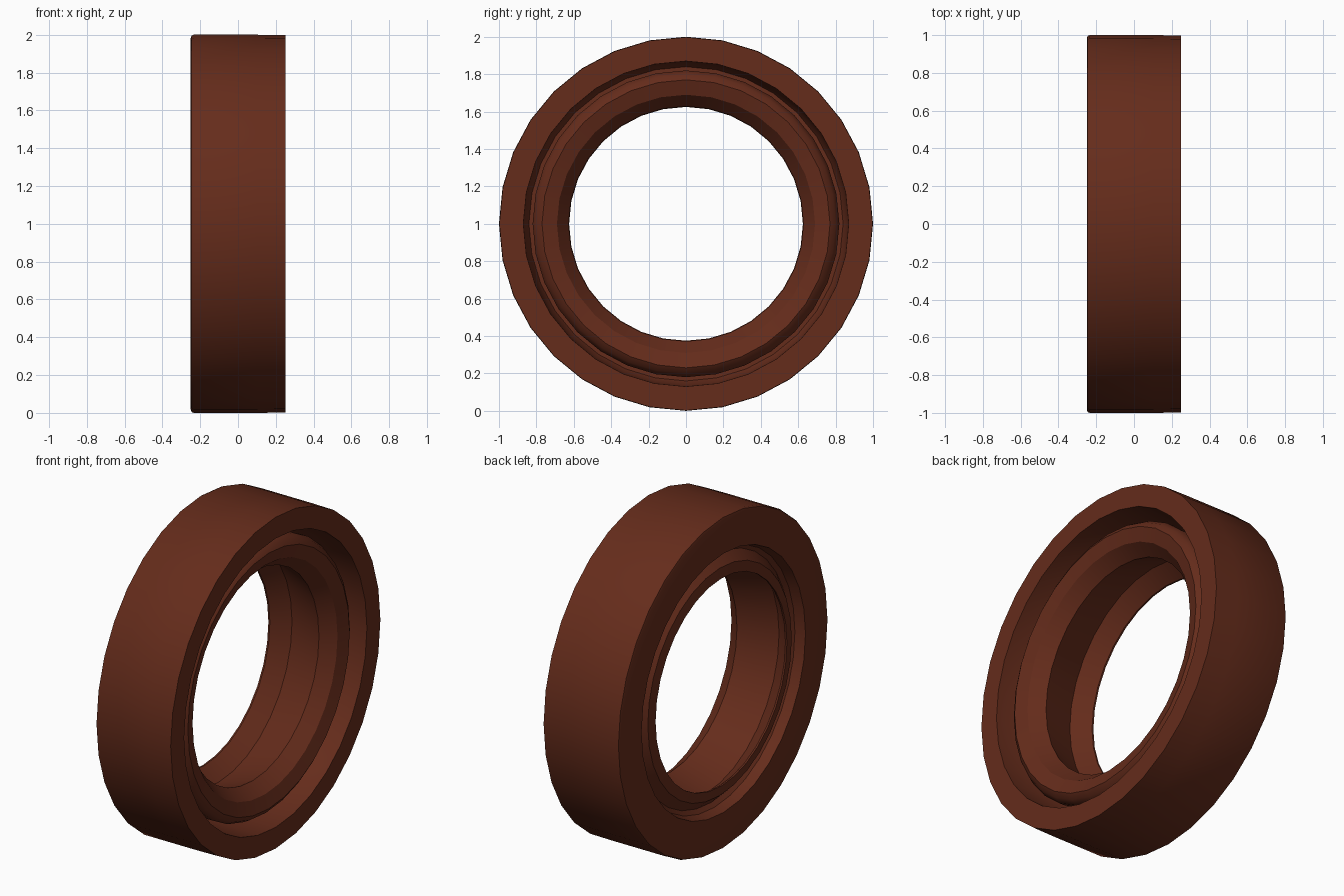
import bpy, bmesh, math

if "Cube" in bpy.data.objects:
    bpy.data.objects.remove(bpy.data.objects["Cube"])

SEGMENTS = 32

# Shared rubber material
rubber = bpy.data.materials.new("brown_rubber")
rubber.diffuse_color = (0.13, 0.025, 0.011, 1.0)
rubber.use_nodes = True
rubber.node_tree.nodes["Principled BSDF"].inputs["Base Color"].default_value = rubber.diffuse_color


def revolve(name, profile):
    """Spin a closed (x, radius) profile about the horizontal x axis at z = 1."""
    bm = bmesh.new()
    rings = []
    for i in range(SEGMENTS):
        a = 2 * math.pi * i / SEGMENTS
        rings.append([bm.verts.new((x, r * math.sin(a), 1 + r * math.cos(a)))
                      for x, r in profile])
    n = len(profile)
    for i in range(SEGMENTS):
        a, b = rings[i], rings[(i + 1) % SEGMENTS]
        for j in range(n):
            k = (j + 1) % n
            bm.faces.new((a[j], a[k], b[k], b[j]))
    bmesh.ops.recalc_face_normals(bm, faces=bm.faces)
    mesh = bpy.data.meshes.new(name)
    bm.to_mesh(mesh)
    bm.free()
    obj = bpy.data.objects.new(name, mesh)
    bpy.context.collection.objects.link(obj)
    mesh.materials.append(rubber)
    bpy.ops.object.select_all(action='DESELECT')
    obj.select_set(True)
    bpy.context.view_layer.objects.active = obj
    bpy.ops.object.shade_smooth_by_angle(angle=math.radians(30))
    return obj


# Outer casing wall, with softened back corner
casing = [(0.25, 0.87), (0.25, 0.998), (0.10, 1.0), (-0.235, 1.0),
          (-0.246, 0.995), (-0.25, 0.983)]
# Back face edge, shallow groove and dust lip
dust_lip = [(-0.25, 0.78), (-0.19, 0.765), (-0.17, 0.74), (-0.225, 0.685),
            (-0.235, 0.625), (-0.225, 0.625)]
# Hollow between the lips, then the main sealing lip
main_lip = [(-0.13, 0.70), (0.10, 0.628), (0.18, 0.69), (0.205, 0.77),
            (0.185, 0.80), (0.15, 0.82), (0.11, 0.82), (0.07, 0.79)]
# Floor of the deep groove behind the lip
groove = [(-0.06, 0.79), (-0.10, 0.81), (-0.10, 0.84), (-0.06, 0.86)]

revolve("shaft_seal_ring", casing + dust_lip + main_lip + groove)
